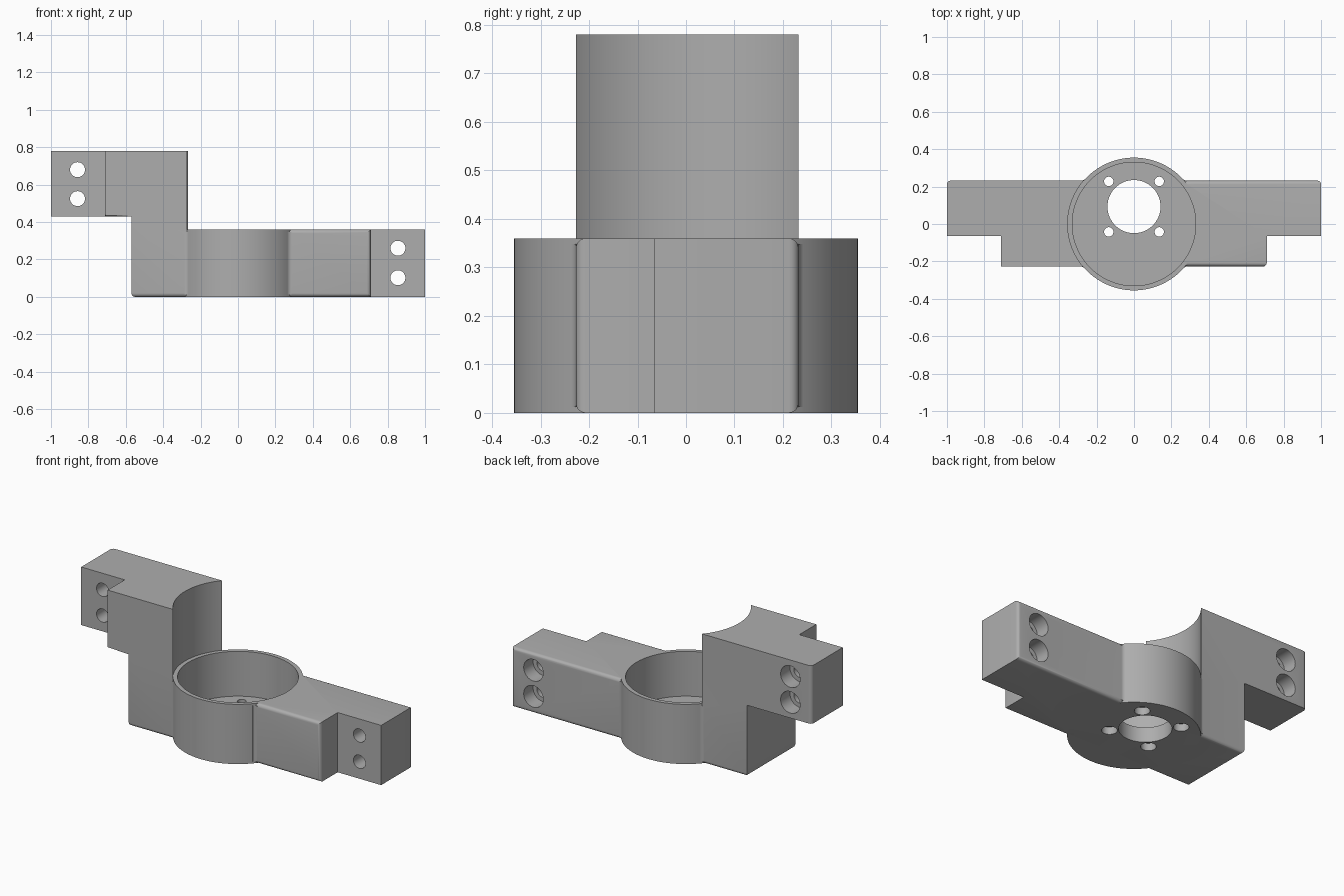
import bpy, bmesh, math
from mathutils import Matrix, Vector

if "Cube" in bpy.data.objects:
    bpy.data.objects.remove(bpy.data.objects["Cube"], do_unlink=True)

FRONT, BACK, LIP = -0.227, 0.232, -0.065   # y of the faces
LOW, STEP, TALL = 0.36, 0.43, 0.78         # z of the levels
OUTER, INNER, FLOOR = 0.355, 0.33, 0.09
ROUND = 0.02

grey = bpy.data.materials.new("plain grey")
grey.use_nodes = True
colour = (0.42, 0.42, 0.42, 1)
grey.diffuse_color = colour
grey.node_tree.nodes["Principled BSDF"].inputs["Base Color"].default_value = colour


def finish(name, bm):
    bmesh.ops.recalc_face_normals(bm, faces=bm.faces)
    mesh = bpy.data.meshes.new(name)
    bm.to_mesh(mesh)
    bm.free()
    mesh.materials.append(grey)
    obj = bpy.data.objects.new(name, mesh)
    bpy.context.collection.objects.link(obj)
    return obj


def prism(name, points, depth, rule=None):
    """Extrude a closed outline of 3D points, rounding the edges the rule picks."""
    bm = bmesh.new()
    face = bm.faces.new([bm.verts.new(p) for p in points])
    out = bmesh.ops.extrude_face_region(bm, geom=[face])["geom"]
    bmesh.ops.translate(bm, vec=depth, verts=[v for v in out if isinstance(v, bmesh.types.BMVert)])
    if rule:
        edges = [e for e in bm.edges if rule((e.verts[0].co + e.verts[1].co) / 2)]
        bmesh.ops.bevel(bm, geom=edges, offset=ROUND, segments=5, profile=0.5, affect='EDGES')
    return finish(name, bm)


def box(name, lo, hi):
    (x0, y0, z0), (x1, y1, z1) = lo, hi
    return prism(name, [(x0, y0, z0), (x1, y0, z0), (x1, y1, z0), (x0, y1, z0)], (0, 0, z1 - z0))


def cylinder(name, radius, start, end, sides=48):
    a, b = Vector(start), Vector(end)
    bm = bmesh.new()
    turn = Vector((0, 0, 1)).rotation_difference(b - a).to_matrix().to_4x4()
    bmesh.ops.create_cone(bm, cap_ends=True, segments=sides, radius1=radius, radius2=radius,
                          depth=(b - a).length, matrix=Matrix.Translation((a + b) / 2) @ turn)
    return finish(name, bm)


def combine(target, tool, operation):
    mod = target.modifiers.new("combine", 'BOOLEAN')
    mod.solver, mod.operation, mod.object = 'EXACT', operation, tool
    graph = bpy.context.evaluated_depsgraph_get()
    mesh = bpy.data.meshes.new_from_object(target.evaluated_get(graph))
    target.modifiers.clear()
    target.data = mesh
    bpy.data.objects.remove(tool, do_unlink=True)


def near(a, b):
    return abs(a - b) < 0.001


# Low arm with a thinner tip
def low_rule(m):
    side = near(m.y, FRONT) or near(m.y, BACK)
    return side and m.x > 0.1


low_arm = prism("low_arm", [(0, FRONT, 0), (0.71, FRONT, 0), (0.71, LIP, 0),
                            (1, LIP, 0), (1, BACK, 0), (0, BACK, 0)], (0, 0, LOW), low_rule)


# Stepped arm: column with a raised horizontal end
def tall_rule(m):
    side = near(m.y, FRONT) or near(m.y, BACK)
    foot = near(m.z, 0) and m.x < -0.1
    ledge = near(m.z, STEP) and near(m.y, FRONT)
    end = near(m.x, -1) and near(m.y, BACK)
    return (side and foot) or (foot and near(m.x, -0.57)) or ledge or end


tall_arm = prism("tall_arm", [(-1, FRONT, STEP), (-0.57, FRONT, STEP), (-0.57, FRONT, 0),
                              (0, FRONT, 0), (0, FRONT, TALL), (-1, FRONT, TALL)],
                 (0, BACK - FRONT, 0), tall_rule)
combine(tall_arm, box("notch", (-1.1, -0.5, 0.3), (-0.71, LIP, 0.9)), 'DIFFERENCE')
combine(tall_arm, cylinder("clearance", OUTER, (0, 0, LOW), (0, 0, 1), 128), 'DIFFERENCE')

# Round cup joins the two arms
bracket = cylinder("bracket", OUTER, (0, 0, 0), (0, 0, LOW), 128)
combine(bracket, low_arm, 'UNION')
combine(bracket, tall_arm, 'UNION')

# Small concave fillets where the arms meet the cup
r = 0.03
for side in (-1, 1):
    for face in (FRONT, BACK):
        s = math.copysign(1, face)
        cy = abs(face) + r
        cx = math.sqrt((OUTER + r) ** 2 - cy ** 2)
        ty = cy * OUTER / (OUTER + r)
        xs, ys = sorted((side * 0.24, side * cx)), sorted((s * 0.2, s * ty))
        web = box("fillet", (xs[0], ys[0], 0.012), (xs[1], ys[1], LOW - 0.012))
        combine(web, cylinder("scoop", r, (side * cx, s * cy, -1), (side * cx, s * cy, 1)), 'DIFFERENCE')
        combine(bracket, web, 'UNION')

# Cup bore, off-centre opening and four counterbored floor holes
combine(bracket, cylinder("bore", INNER, (0, 0, FLOOR), (0, 0, LOW + 0.1), 128), 'DIFFERENCE')
combine(bracket, cylinder("opening", 0.142, (0, 0.093, -0.1), (0, 0.093, 0.2), 64), 'DIFFERENCE')
for x in (-0.135, 0.135):
    for y in (-0.042, 0.228):
        combine(bracket, cylinder("hole", 0.025, (x, y, -0.1), (x, y, 0.2), 24), 'DIFFERENCE')
        combine(bracket, cylinder("counterbore", 0.042, (x, y, -0.1), (x, y, 0.045), 32), 'DIFFERENCE')

# Bolt holes in both ends, counterbored from the back
for x, heights in ((-0.858, (0.525, 0.68)), (0.855, (0.102, 0.26))):
    for z in heights:
        combine(bracket, cylinder("bolt_hole", 0.04, (x, -0.2, z), (x, 0.4, z), 32), 'DIFFERENCE')
        combine(bracket, cylinder("bolt_head", 0.065, (x, BACK - 0.09, z), (x, 0.4, z), 40), 'DIFFERENCE')

# Smooth curved faces, keep edges sharp
bpy.ops.object.select_all(action='DESELECT')
bracket.select_set(True)
bpy.context.view_layer.objects.active = bracket
bpy.ops.object.shade_smooth_by_angle(angle=math.radians(30))
